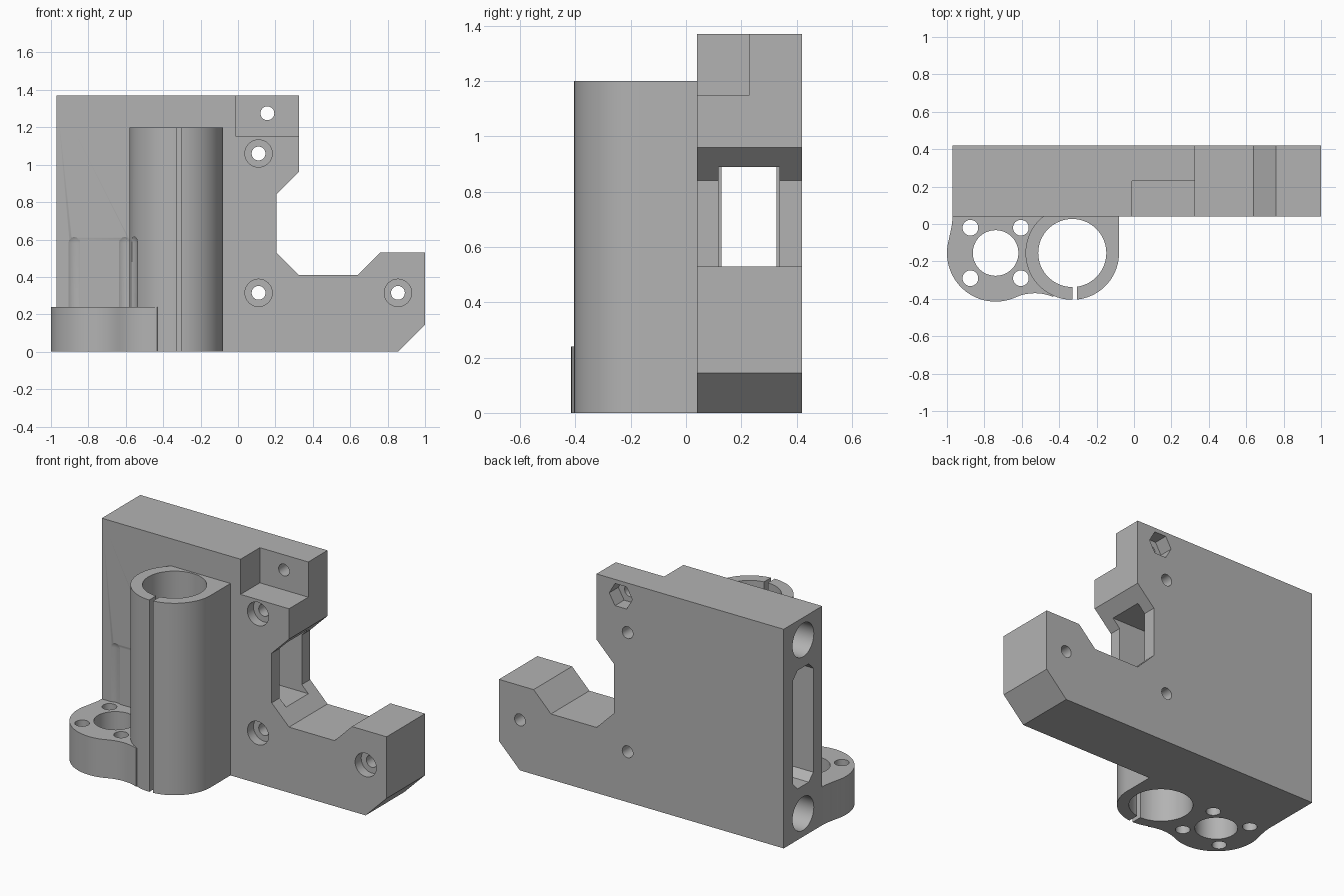
import bpy, bmesh
from math import sin, cos, radians, tau

if "Cube" in bpy.data.objects:
    bpy.data.objects.remove(bpy.data.objects["Cube"])

grey = bpy.data.materials.new("plain grey")
grey.use_nodes = True
colour = (0.45, 0.45, 0.45, 1)
grey.diffuse_color = colour
grey.node_tree.nodes["Principled BSDF"].inputs["Base Color"].default_value = colour


def finish(bm, name):
    bmesh.ops.recalc_face_normals(bm, faces=bm.faces)
    mesh = bpy.data.meshes.new(name)
    bm.to_mesh(mesh)
    bm.free()
    mesh.materials.append(grey)
    obj = bpy.data.objects.new(name, mesh)
    bpy.context.collection.objects.link(obj)
    return obj


def prism(name, points, axis, low, high):
    """Extrude a 2D outline along one axis."""
    place = {"x": lambda u, v, w: (w, u, v),
             "y": lambda u, v, w: (u, w, v),
             "z": lambda u, v, w: (u, v, w)}[axis]
    bm = bmesh.new()
    a = [bm.verts.new(place(u, v, low)) for u, v in points]
    b = [bm.verts.new(place(u, v, high)) for u, v in points]
    bm.faces.new(a)
    bm.faces.new(b)
    for i in range(len(a)):
        j = (i + 1) % len(a)
        bm.faces.new((a[i], a[j], b[j], b[i]))
    return finish(bm, name)


def arc(cx, cy, r, start, end, n):
    return [(cx + r * cos(radians(start + (end - start) * i / n)),
             cy + r * sin(radians(start + (end - start) * i / n))) for i in range(n + 1)]


def rect(u0, v0, u1, v1):
    return [(u0, v0), (u1, v0), (u1, v1), (u0, v1)]


def hole(cx, cy, r, axis, low, high, n=40):
    return prism("hole_cutter", arc(cx, cy, r, 0, 360, n)[:-1], axis, low, high)


def combine(target, tool, operation="DIFFERENCE"):
    mod = target.modifiers.new("combine", "BOOLEAN")
    mod.operation, mod.solver, mod.object = operation, "EXACT", tool
    bpy.context.view_layer.objects.active = target
    bpy.ops.object.modifier_apply(modifier=mod.name)
    bpy.data.objects.remove(tool)


def dome_groove(x, y, r=0.068, low=0.2, shoulder=0.582, n=32):
    """Round-topped clearance for a screw head."""
    bm = bmesh.new()
    for i in range(n):
        c, s = cos(tau * i / n), sin(tau * i / n)
        bm.verts.new((x + r * c, y + r * s, low))
        for k in range(8):
            t = radians(11.25 * k)
            bm.verts.new((x + r * cos(t) * c, y + r * cos(t) * s, shoulder + r * sin(t)))
    bm.verts.new((x, y, shoulder + r))
    bmesh.ops.convex_hull(bm, input=bm.verts)
    return finish(bm, "groove_cutter")


FRONT, BACK = 0.04, 0.42
MID = 0.228                      # depth of the rod axis
CX, MX, CY = -0.33, -0.74, -0.155  # clamp and motor flange centres
screws = [(MX + i * 0.135, CY + j * 0.135) for i in (-1, 1) for j in (-1, 1)]

# Back plate with a side notch and an arm
body = prism("carriage_body", [
    (-0.97, 0), (0.855, 0), (1, 0.145), (1, 0.53), (0.76, 0.53), (0.64, 0.41),
    (0.325, 0.41), (0.205, 0.53), (0.205, 0.84), (0.325, 0.96), (0.325, 1.37),
    (-0.97, 1.37)], "y", FRONT, BACK)

# Tall clamp column
column = prism("clamp_column", arc(CX, CY, 0.25, 128.5, 360, 64)
               + [(CX + 0.25, 0.1), (CX - 0.156, 0.1)], "z", 0, 1.2)
combine(body, column, "UNION")
for x, y in screws:
    combine(body, dome_groove(x, y))

# Low motor flange, blended into the column
flange = prism("motor_flange", [(-0.97, 0.1), (-0.97, FRONT), (-0.973, 0), (-0.982, -0.045)]
               + arc(MX, CY, 0.26, 165, 294.3, 36)
               + arc(-0.53, -0.62, 0.25, 113, 67, 14)
               + [(CX, CY), (CX, 0.1)], "z", 0, 0.24)
combine(body, flange, "UNION")

# Vertical bore, clamp slit and flange holes
combine(body, hole(CX, CY, 0.182, "z", -0.1, 1.5, 64))
combine(body, prism("slit_cutter", rect(CX, -0.6, CX + 0.025, CY), "z", -0.1, 1.5))
combine(body, hole(MX, CY, 0.122, "z", -0.1, 0.3, 48))
for x, y in screws:
    combine(body, hole(x, y, 0.042, "z", -0.1, 0.3, 32))

# Step at the upper corner
combine(body, prism("step_cutter", rect(-0.01, -0.1, 0.5, 0.23), "z", 1.15, 1.5))

# Rod sockets and the slot between them
for z in (0.145, 1.23):
    combine(body, hole(MID, z, 0.105, "x", -1.1, -0.1, 48))
h, c = 0.1, 0.045
slot = [(MID - h, 0.32 + c), (MID - h + c, 0.32), (MID + h - c, 0.32), (MID + h, 0.32 + c),
        (MID + h, 1.06 - c), (MID + h - c, 1.06), (MID - h + c, 1.06), (MID - h, 1.06 - c)]
combine(body, prism("slot_cutter", slot, "x", -1.1, 0))
combine(body, prism("window_cutter", rect(MID - 0.11, 0.485, MID + 0.11, 0.89), "x", -0.05, 0.35))

# Counterbored fixing holes
for x, z in ((0.11, 1.06), (0.11, 0.315), (0.855, 0.315)):
    combine(body, hole(x, z, 0.037, "y", -0.1, 0.6, 32))
    combine(body, hole(x, z, 0.073, "y", -0.1, FRONT + 0.06))

# Step hole with a hexagonal nut pocket behind
combine(body, hole(0.157, 1.275, 0.037, "y", 0.1, 0.6, 32))
combine(body, hole(0.157, 1.275, 0.08, "y", BACK - 0.09, 0.6, 6))

bpy.ops.object.select_all(action="DESELECT")
body.select_set(True)
bpy.context.view_layer.objects.active = body
bpy.ops.object.shade_smooth_by_angle(angle=radians(25))
